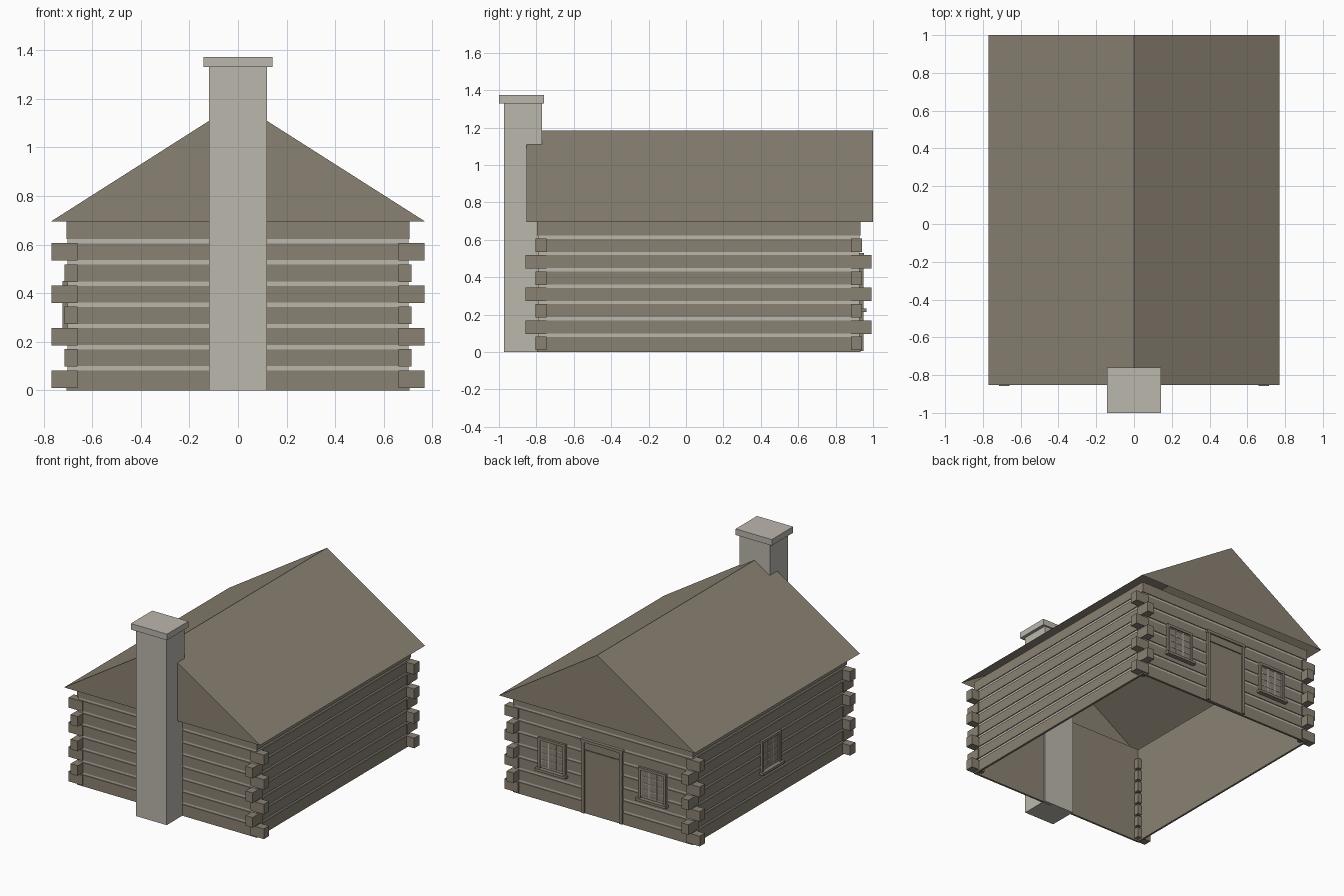
import bpy, bmesh
from math import pi
from mathutils import Matrix, Vector

if "Cube" in bpy.data.objects:
    bpy.data.objects.remove(bpy.data.objects["Cube"], do_unlink=True)


def material(name, rgb):
    m = bpy.data.materials.new(name)
    m.use_nodes = True
    m.diffuse_color = (*rgb, 1)
    m.node_tree.nodes["Principled BSDF"].inputs["Base Color"].default_value = (*rgb, 1)
    return m


WOOD = material("weathered_wood", (0.255, 0.22, 0.172))
MORTAR = material("pale_mortar", (0.50, 0.475, 0.42))


def finish(name, bm, mat, matrix=Matrix(), recalc=True):
    if recalc:
        bmesh.ops.recalc_face_normals(bm, faces=bm.faces)
    mesh = bpy.data.meshes.new(name)
    bm.to_mesh(mesh)
    bm.free()
    mesh.materials.append(mat)
    obj = bpy.data.objects.new(name, mesh)
    obj.matrix_world = matrix
    bpy.context.collection.objects.link(obj)
    return obj


def add_box(bm, x0, x1, y0, y1, z0, z1):
    size = Vector((x1 - x0, y1 - y0, z1 - z0))
    mid = Vector((x0 + x1, y0 + y1, z0 + z1)) / 2
    bmesh.ops.create_cube(bm, size=1, matrix=Matrix.Translation(mid) @ Matrix.Diagonal((*size, 1)))


def boxes(name, mat, items, matrix=Matrix()):
    bm = bmesh.new()
    for item in items:
        add_box(bm, *item)
    return finish(name, bm, mat, matrix)


def wall_ring(name, mat, inset, z0, z1):
    """Open band of four wall sheets, set in from the log faces."""
    bm = bmesh.new()
    add_box(bm, -HX + inset, HX - inset, FRONT + inset, BACK - inset, z0, z1)
    caps = [f for f in bm.faces if abs(f.normal.z) > 0.5]
    bmesh.ops.delete(bm, geom=caps, context="FACES")
    return finish(name, bm, mat, recalc=False)


# Main dimensions
HX, FRONT, BACK, EAVE = 0.707, -0.797, 0.933, 0.695
PITCH, LOG_TOP, GAP = 0.0873, 0.081, 0.018

# Walls: inner lining, recessed mortar, raised log courses
wall_ring("wall_lining", WOOD, 0.016, 0, EAVE)
wall_ring("mortar_joints", MORTAR, 0.006, 0.05, 0.66)
courses = []
T = 0.014
for k in range(8):
    z0 = 0 if k == 0 else LOG_TOP + GAP + PITCH * (k - 1)
    z1 = EAVE if k == 7 else LOG_TOP + PITCH * k
    courses += [(-HX, HX, FRONT, FRONT + T, z0, z1), (-HX, HX, BACK - T, BACK, z0, z1),
                (-HX, T - HX, FRONT + T, BACK - T, z0, z1), (HX - T, HX, FRONT + T, BACK - T, z0, z1)]
boxes("log_courses", WOOD, courses)

# Notched log ends, alternating direction up each corner
ends = []
for k in range(7):
    z0 = 0.01 + PITCH * k
    out_x, out_y = (0.06, 0.008) if k % 2 == 0 else (0.008, 0.06)
    for sx in (-1, 1):
        xs = sorted((sx * 0.66, sx * (HX + out_x)))
        ends.append((*xs, FRONT - out_y, FRONT + 0.05, z0, z0 + 0.072))
        ends.append((*xs, BACK - 0.05, BACK + out_y, z0, z0 + 0.072))
boxes("log_ends", WOOD, ends)

# Gabled roof shell, open underneath
bm = bmesh.new()
gables = [[bm.verts.new(p) for p in ((-0.77, y, EAVE), (0, y, 1.185), (0.77, y, EAVE))]
          for y in (-0.853, 1.0)]
for tri in gables:
    bm.faces.new(tri)
for i in range(2):
    bm.faces.new((gables[0][i], gables[0][i + 1], gables[1][i + 1], gables[1][i]))
finish("roof", bm, WOOD)

# Chimney
boxes("chimney", MORTAR, [(-0.12, 0.12, -0.972, -0.77, 0, 1.335)])
boxes("chimney_cap", MORTAR, [(-0.142, 0.142, -1.0, -0.76, 1.33, 1.373)])

# Door in the back wall
at_back = Matrix.Translation((0, BACK, 0))
boxes("door_panel", WOOD, [(-0.14, 0.14, -0.005, 0.004, 0.005, 0.45),
                           (-0.14, 0.14, -0.005, 0.008, 0.456, 0.51)], at_back)
boxes("door_frame", WOOD, [(-0.16, -0.138, -0.005, 0.016, 0.005, 0.51),
                           (0.138, 0.16, -0.005, 0.016, 0.005, 0.51),
                           (-0.165, 0.165, -0.005, 0.018, 0.51, 0.53)], at_back)


def window(name, matrix):
    w, z0, z1 = 0.108, 0.225, 0.45
    boxes(name + "_pane", WOOD, [(-w, w, -0.005, 0.003, z0, z1)], matrix)
    # Sash border and glazing bars
    a, b, c = w - 0.02, z0 + 0.02, z1 - 0.02
    bars = [(x - 0.003, x + 0.003, 0, 0.006, b, c) for x in (-a, -a / 3, a / 3, a)]
    for i in range(5):
        z = b + (c - b) * i / 4
        bars.append((-a, a, 0, 0.0055, z - 0.003, z + 0.003))
    boxes(name + "_bars", MORTAR, bars, matrix)
    # Surround and sill
    boxes(name + "_frame", WOOD, [(-w, 0.018 - w, -0.005, 0.016, z0, z1),
                                  (w - 0.018, w, -0.005, 0.016, z0, z1),
                                  (0.018 - w, w - 0.018, -0.005, 0.016, z1 - 0.018, z1),
                                  (-w - 0.012, w + 0.012, -0.005, 0.032, z0 - 0.01, z0 + 0.008)], matrix)


window("back_left_window", Matrix.Translation((0.395, BACK, 0)))
window("back_right_window", Matrix.Translation((-0.395, BACK, 0)))
window("right_side_window", Matrix.Translation((-HX, 0.066, 0)) @ Matrix.Rotation(pi / 2, 4, "Z"))
